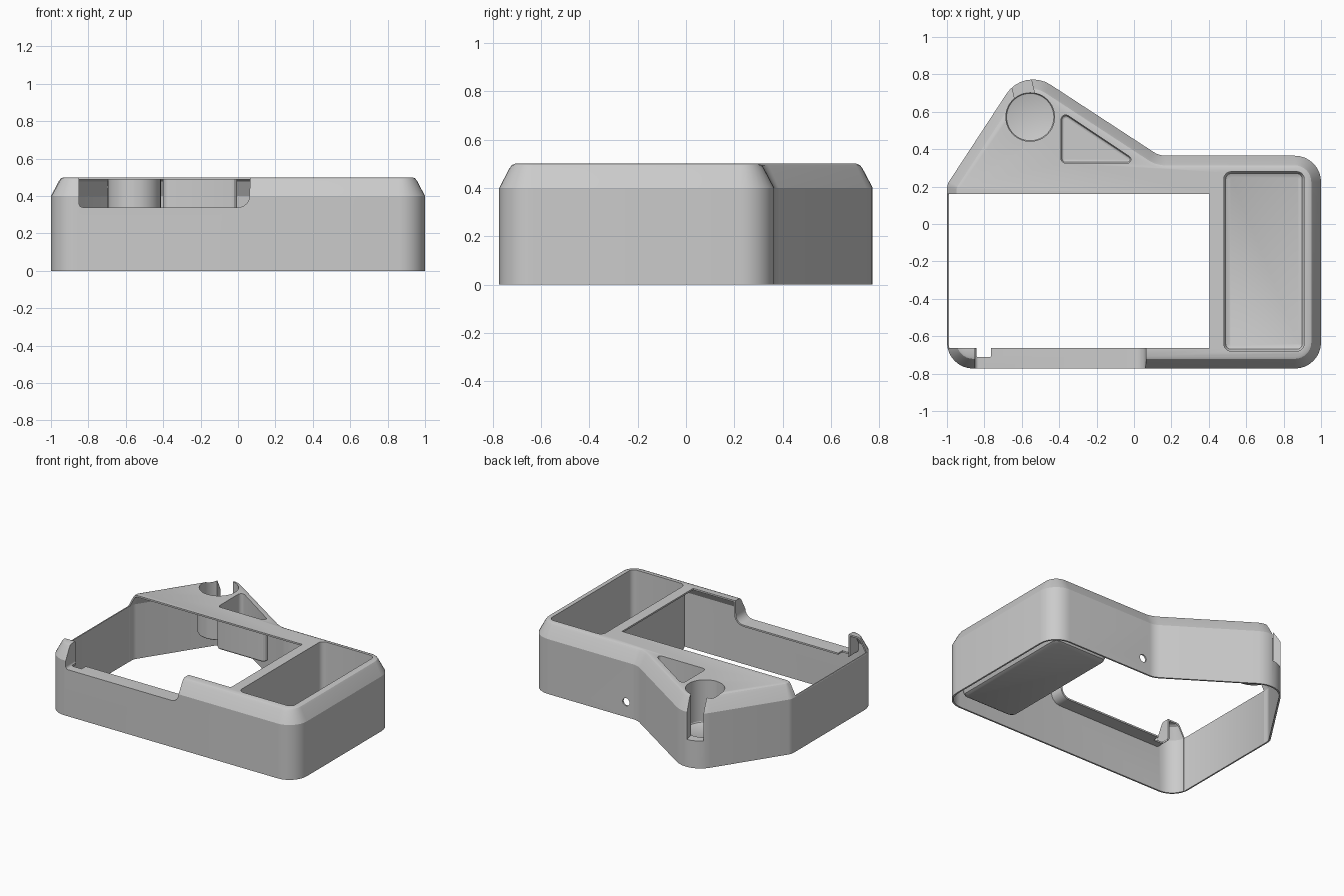
import bpy, bmesh, math
from mathutils import Vector, Matrix

if "Cube" in bpy.data.objects:
    bpy.data.objects.remove(bpy.data.objects["Cube"])

T = 0.012  # wall thickness


def outline(corners, inset, seg):
    """Counter-clockwise corners (x, y, radius) -> inset, filleted loop."""
    pts, n = [], len(corners)
    for i, (x, y, r) in enumerate(corners):
        p = Vector((x, y))
        d1 = (p - Vector(corners[i - 1][:2])).normalized()
        d2 = (Vector(corners[(i + 1) % n][:2]) - p).normalized()
        n1, n2 = Vector((-d1.y, d1.x)), Vector((-d2.y, d2.x))
        miter = (n1 + n2) / (1 + n1.dot(n2))
        turn = math.atan2(d1.x * d2.y - d1.y * d2.x, d1.dot(d2))
        s = 1 if turn > 0 else -1
        r = max(r - s * inset, 0.002)
        c = p + miter * (inset + s * r)
        for k in range(seg + 1):
            pts.append(c - s * r * (Matrix.Rotation(turn * k / seg, 2) @ n1))
    return pts


def prism(name, corners, layers, seg=6, sideways=False):
    """Solid lofted through (z, inset) layers; sideways turns z into -y."""
    bm = bmesh.new()
    rings = []
    for z, inset in layers:
        rings.append([bm.verts.new((p.x, -z, p.y) if sideways else (p.x, p.y, z))
                      for p in outline(corners, inset, seg)])
    bm.faces.new(rings[0][::-1])
    bm.faces.new(rings[-1])
    for a, b in zip(rings, rings[1:]):
        for i in range(len(a)):
            j = (i + 1) % len(a)
            bm.faces.new((a[i], a[j], b[j], b[i]))
    bmesh.ops.recalc_face_normals(bm, faces=bm.faces)
    me = bpy.data.meshes.new(name)
    bm.to_mesh(me)
    bm.free()
    ob = bpy.data.objects.new(name, me)
    bpy.context.collection.objects.link(ob)
    return ob


def rect(x0, x1, y0, y1, r=0.003):
    return [(x0, y0, r), (x1, y0, r), (x1, y1, r), (x0, y1, r)]


def box(name, x0, x1, y0, y1, z0, z1):
    return prism(name, rect(x0, x1, y0, y1), [(z0, 0), (z1, 0)], 2)


def cut(target, cutter):
    bpy.context.view_layer.objects.active = target
    m = target.modifiers.new("cut", 'BOOLEAN')
    m.operation, m.solver, m.object = 'DIFFERENCE', 'EXACT', cutter
    bpy.ops.object.modifier_apply(modifier=m.name)
    bpy.data.objects.remove(cutter)


# Outer body with a chamfered, rounded top edge
plan = [(-1, -0.773, 0.14), (1, -0.773, 0.14), (1, 0.365, 0.14),
        (0.135, 0.365, 0.12), (-0.589, 0.838, 0.17), (-1, 0.21, 0.08)]
body = prism("case_body", plan,
             [(0, 0), (0.4, 0), (0.48, 0.042), (0.494, 0.052), (0.5, 0.066)], 8)

# Hollow inside, open at the bottom
cavity = prism("cavity", plan,
               [(-0.1, T), (0.4, T), (0.478, 0.042 + T), (0.5 - T, 0.06 + T)], 8)

# Pockets: corners, floor height, floor rounding, fillet segments
tray = rect(0.48, 0.91, -0.68, 0.28, 0.04)
triangle = [(-0.39, 0.325, 0.025), (0.03, 0.325, 0.02), (-0.39, 0.605, 0.025)]
cx, cy, cr = -0.555, 0.572, 0.13
round_well = rect(cx - cr, cx + cr, cy - cr, cy + cr, cr - 0.0005)
base, way, side = Vector((-0.565, 0.6)), Vector((-0.23, 0.973)), Vector((0.973, 0.23)) * 0.055
slot = [(*v, 0.003) for v in (base - side, base + side,
                              base + side + way * 0.3, base - side + way * 0.3)]
pockets = [("tray", tray, 0.04, 0.03, 6), ("triangle", triangle, 0.205, 0.015, 5),
           ("round_well", round_well, 0.19, 0.01, 10), ("slot", slot, 0.2, 0.0, 1)]


def pocket(name, corners, floor, rnd, seg, grow=0.0):
    layers = [(floor - grow, rnd - grow), (floor - grow + 0.3 * rnd, 0.35 * rnd - grow),
              (floor - grow + rnd, -grow), (0.62, -grow)]
    if rnd == 0:
        layers = [layers[0], layers[-1]]
    return prism(name, corners, layers, seg)


# Front notch, seen from the front
def notch(grow):
    shape = [(-0.85, 0.34, 0.02), (0.06, 0.34, 0.06), (0.07, 0.7, 0.01), (-0.85, 0.7, 0.01)]
    return prism("notch", shape, [(0.6, -grow), (1, -grow)], 6, True)


# Leave walls around pockets and notch, then hollow and open them
for p in pockets:
    cut(cavity, pocket(*p, grow=T))
cut(cavity, notch(T))
cut(body, cavity)
for p in pockets:
    cut(body, pocket(*p))
cut(body, notch(0))

# Large window, lowered left wall top, hook gap and cable hole
cut(body, box("window", -1 + T * 0.9, 0.405, -0.662, 0.16, -0.2, 1))
cut(body, box("left_wall_top", -1.1, -0.9, -0.662, 0.16, 0.405, 1))
cut(body, box("hook_gap", -0.843, -0.765, -0.71, -0.6, 0.3, 1))
cut(body, prism("cable_hole", rect(0.2, 0.256, 0.082, 0.138, 0.0279),
                [(-0.45, 0), (-0.3, 0)], 5, True))

body.select_set(True)
bpy.context.view_layer.objects.active = body
bpy.ops.object.shade_smooth_by_angle(angle=math.radians(25))
